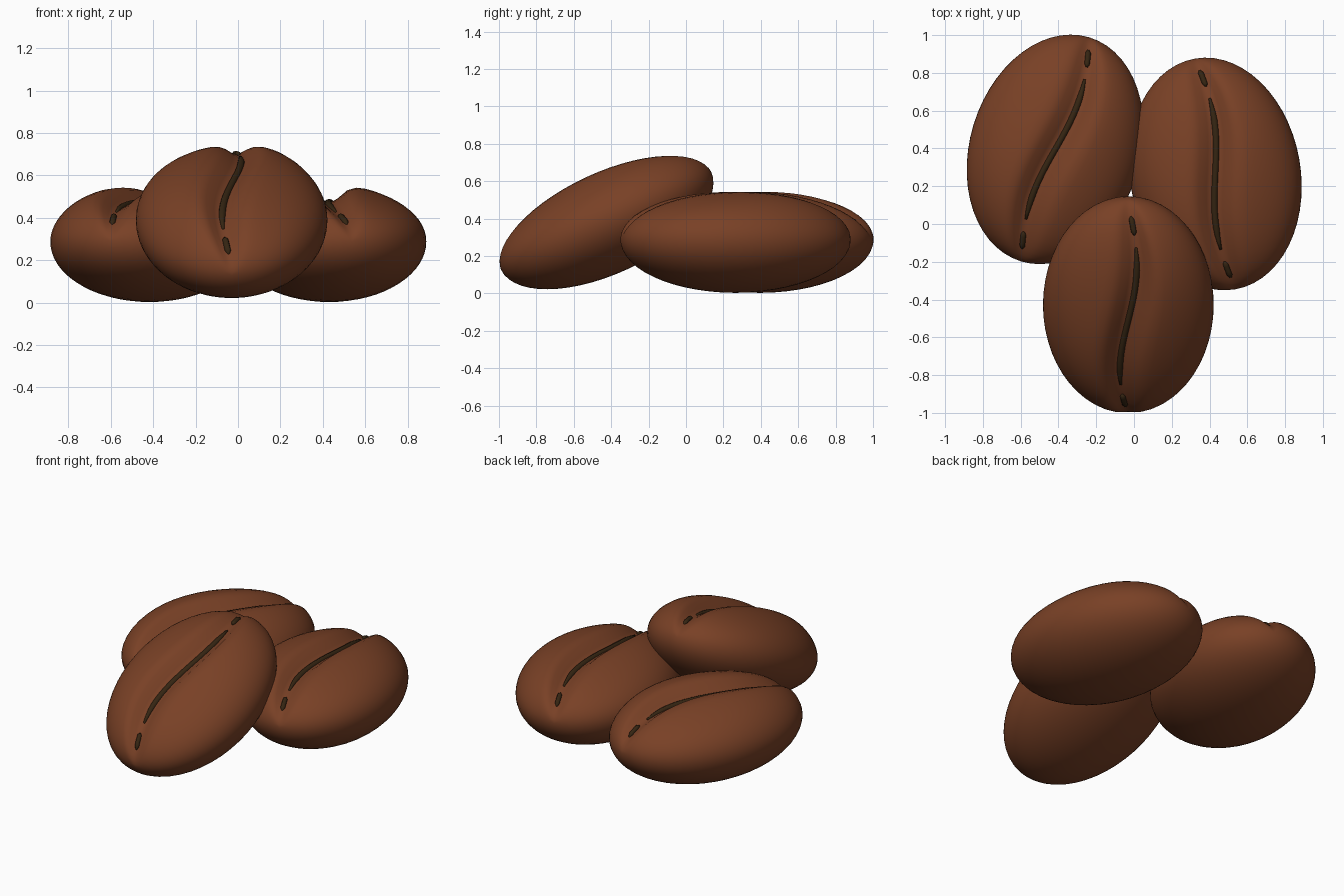
import bpy, bmesh, math
from mathutils import Matrix, Vector

if "Cube" in bpy.data.objects:
    bpy.data.objects.remove(bpy.data.objects["Cube"])

A, B, TOP, BOT = 0.62, 0.452, 0.27, 0.285   # half length, half width, heights
DEPTH, WIDTH = 0.09, 0.075                   # groove size
SIDES, RINGS = 64, 28


def material(name, col):
    m = bpy.data.materials.new(name)
    m.diffuse_color = (*col, 1)
    m.use_nodes = True
    m.node_tree.nodes["Principled BSDF"].inputs["Base Color"].default_value = m.diffuse_color
    return m


brown = material("roasted brown", (0.19, 0.052, 0.019))
dark = material("dark crease", (0.035, 0.018, 0.006))


def sway(y):
    # gentle S of the crease line
    return 0.045 * math.sin(math.pi * y / A)


def bean_point(y, phi):
    # ellipsoid section with a groove pressed into its top
    r = math.sqrt(max(0, 1 - (y / A) ** 2))
    c, s = math.cos(phi), math.sin(phi)
    x = B * r * c
    if s <= 0:
        return Vector((x, y, BOT * r * s))
    w = WIDTH * (0.4 + 0.6 * r)
    z = TOP * r * s - DEPTH * r * math.exp(-(x / w) ** 2) * s
    return Vector((x + sway(y) * s ** 4, y, z))


def finish(bm, name, mat, matrix):
    bmesh.ops.recalc_face_normals(bm, faces=bm.faces)
    me = bpy.data.meshes.new(name)
    bm.to_mesh(me)
    bm.free()
    me.materials.append(mat)
    for p in me.polygons:
        p.use_smooth = True
    ob = bpy.data.objects.new(name, me)
    bpy.context.collection.objects.link(ob)
    ob.matrix_world = matrix


def skin(bm, rings, ends):
    # bridge closed rings and close both ends with a fan
    vs = [[bm.verts.new(p) for p in ring] for ring in rings]
    n = len(vs[0])
    for a, b in zip(vs, vs[1:]):
        for i in range(n):
            j = (i + 1) % n
            bm.faces.new((a[i], a[j], b[j], b[i]))
    for ring, p in ((vs[0], ends[0]), (vs[-1], ends[1])):
        tip = bm.verts.new(p)
        for i in range(n):
            bm.faces.new((ring[i], ring[(i + 1) % n], tip))


def make_bean(name, loc, turn, tilt):
    mat = (Matrix.Translation(loc) @ Matrix.Rotation(math.radians(turn), 4, 'Z')
           @ Matrix.Rotation(math.radians(tilt), 4, 'X'))
    # body
    bm = bmesh.new()
    rings = []
    for k in range(1, RINGS):
        y = -A * math.cos(math.pi * k / RINGS)
        rings.append([bean_point(y, 2 * math.pi * i / SIDES) for i in range(SIDES)])
    skin(bm, rings, ((0, -A, 0), (0, A, 0)))
    finish(bm, name, brown, mat)
    # dark line in the groove: a long middle piece and a short dash at each end
    bm = bmesh.new()
    for y0, y1, rad in ((-0.40, 0.40, 0.018), (0.465, 0.555, 0.015), (-0.555, -0.465, 0.015)):
        n = 20 if y1 - y0 > 0.5 else 6
        rings = []
        for k in range(n + 1):
            t = k / n
            y = y0 + (y1 - y0) * t
            q = rad * (0.35 + 0.65 * min(1, 2.5 * math.sin(math.pi * t)))
            p = bean_point(y, math.pi / 2) + Vector((0, 0, 0.004))
            rings.append([p + Vector((q * math.cos(a), 0, q * math.sin(a)))
                          for a in (2 * math.pi * i / 8 for i in range(8))])
        ends = [bean_point(y, math.pi / 2) for y in (y0, y1)]
        skin(bm, rings, ends)
    finish(bm, name + "_crease", dark, mat)


make_bean("left_bean", (-0.417, 0.395, 0.288), -17, 0)
make_bean("right_bean", (0.43, 0.265, 0.288), 10, 0)
make_bean("front_bean", (-0.03, -0.428, 0.39), 0, 25)
